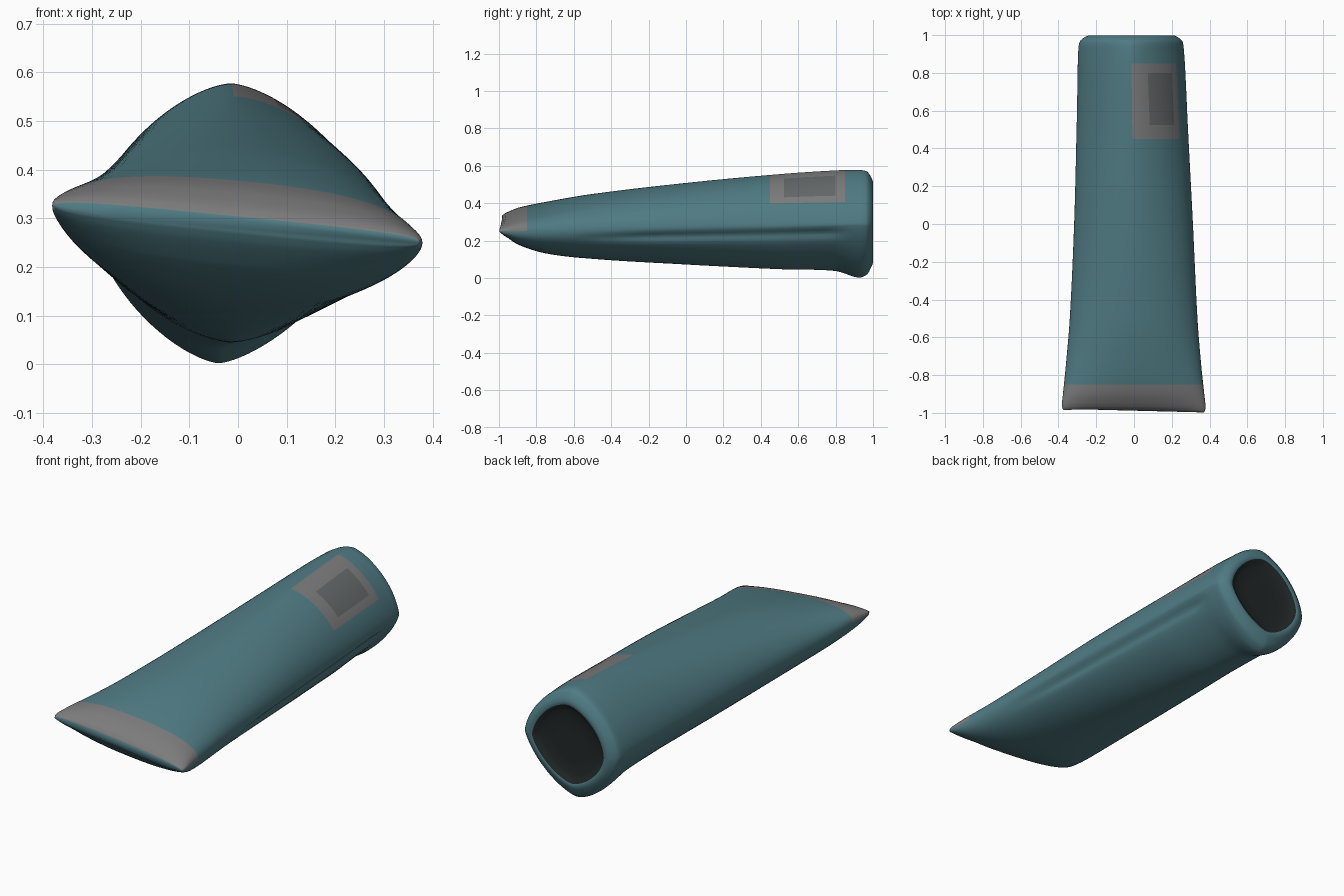
import bpy, bmesh, math

if "Cube" in bpy.data.objects:
    bpy.data.objects.remove(bpy.data.objects["Cube"])

# Tube sections: y, left x, right x, top z, bottom z, mid z, tilt, exponent
SECTIONS = [
    (-0.99, -0.374, 0.371, 0.304, 0.274, 0.289, -0.100, 3.2),
    (-0.97, -0.382, 0.379, 0.325, 0.248, 0.288, -0.100, 3.0),
    (-0.90, -0.376, 0.372, 0.362, 0.190, 0.285, -0.095, 2.6),
    (-0.75, -0.361, 0.356, 0.402, 0.135, 0.280, -0.080, 2.2),
    (-0.50, -0.340, 0.336, 0.448, 0.103, 0.278, -0.055, 2.0),
    (0.00, -0.317, 0.312, 0.508, 0.072, 0.280, -0.025, 1.85),
    (0.50, -0.304, 0.286, 0.555, 0.047, 0.284, -0.015, 1.67),
    (0.80, -0.298, 0.272, 0.575, 0.037, 0.287, -0.01, 1.6),
    (0.92, -0.294, 0.264, 0.577, 0.002, 0.288, -0.01, 1.56),
    (0.97, -0.284, 0.255, 0.568, 0.020, 0.288, -0.01, 1.6),
    (0.992, -0.255, 0.228, 0.535, 0.062, 0.288, 0.0, 1.65),
]
SEGS = 96


def material(name, color):
    m = bpy.data.materials.new(name)
    m.diffuse_color = (*color, 1)
    m.use_nodes = True
    m.node_tree.nodes["Principled BSDF"].inputs["Base Color"].default_value = m.diffuse_color
    return m


def slope(i, k):
    a, b = SECTIONS[max(i - 1, 0)], SECTIONS[min(i + 1, len(SECTIONS) - 1)]
    return (b[k] - a[k]) / (b[0] - a[0])


def section_at(y):
    """Smooth interpolation between neighbouring sections."""
    i = 0
    while i < len(SECTIONS) - 2 and y > SECTIONS[i + 1][0]:
        i += 1
    a, b = SECTIONS[i], SECTIONS[i + 1]
    h = b[0] - a[0]
    t = (y - a[0]) / h
    return [(2*t**3 - 3*t*t + 1) * a[k] + (t**3 - 2*t*t + t) * h * slope(i, k)
            + (3*t*t - 2*t**3) * b[k] + (t**3 - t*t) * h * slope(i + 1, k)
            for k in range(1, 8)]


def ring(bm, y, scale=1.0, dy=0.0):
    left, right, top, bottom, mid, tilt, p = section_at(y)
    cx, w = (left + right) / 2, (right - left) / 2
    along = max(0.0, min(1.0, (y + 0.6) / 0.4, (0.88 - y) / 0.12))
    verts = []
    for s in range(SEGS):
        a = 2 * math.pi * s / SEGS
        c, n = math.cos(a), math.sin(a)
        e = p if n >= 0 else p - 0.08
        x = math.copysign(abs(c) ** (2 / e), c) * w
        z = (top - mid if n >= 0 else mid - bottom) * math.copysign(abs(n) ** (2 / e), n)
        # Lip under the round end leans to the left
        x += 0.025 * min(n, 0) * max(0, min(1, (y - 0.5) / 0.4))
        # Pressed-in crease along the right side
        da = (a + 0.27 + math.pi) % (2 * math.pi) - math.pi
        x -= 0.016 * along * math.exp(-(da / 0.11) ** 2)
        # Crimped end is slightly skewed and hollow
        skew = (0.012 - 0.02 * x - 0.07 * x * x) * max(0, (-0.9 - y) / 0.1)
        verts.append(bm.verts.new((cx + x * scale, y + dy + skew - 0.003 * (y < -0.95),
                                   mid + tilt * x * scale + z * scale)))
    return verts


def panel_index(y, s):
    """Material slot of a face from its place along and around the tube."""
    if y < -0.86 and s < SEGS // 2:
        return 1
    if 0.45 < y < 0.85 and 8 <= s < 24:
        return 2 if 0.525 < y < 0.8 and 10 <= s < 18 else 1
    return 0


bm = bmesh.new()
ys = sorted({-0.99, -0.985, -0.98, -0.97, 0.94, 0.96, 0.97, 0.98, 0.987, 0.992}
            | {round(-0.95 + 0.025 * i, 3) for i in range(75)} | {0.92})
rings = [ring(bm, y) for y in ys]
body_rings = len(rings)
# Shallow dish in the round end
for scale, dy in ((0.93, 0.007), (0.86, 0.006), (0.8, -0.004), (0.7, -0.012), (0.4, -0.014)):
    rings.append(ring(bm, 0.992, scale, dy))
for i, (r0, r1) in enumerate(zip(rings, rings[1:])):
    for s in range(SEGS):
        t = (s + 1) % SEGS
        f = bm.faces.new((r0[s], r0[t], r1[t], r1[s]))
        if i > body_rings:
            f.material_index = 3
        elif i < body_rings - 1:
            f.material_index = panel_index((ys[i] + ys[i + 1]) / 2, s)
bm.faces.new(rings[0])
bm.faces.new(rings[-1]).material_index = 3
bmesh.ops.recalc_face_normals(bm, faces=bm.faces)
for f in bm.faces:
    f.smooth = True

mesh = bpy.data.meshes.new("tube_body")
bm.to_mesh(mesh)
bm.free()
for name, col in (("teal", (0.08, 0.2, 0.23)), ("pale_grey", (0.2, 0.2, 0.2)),
                  ("mid_grey", (0.13, 0.14, 0.14)), ("dark_end", (0.015, 0.02, 0.02))):
    mesh.materials.append(material(name, col))
tube = bpy.data.objects.new("tube_body", mesh)
bpy.context.collection.objects.link(tube)
